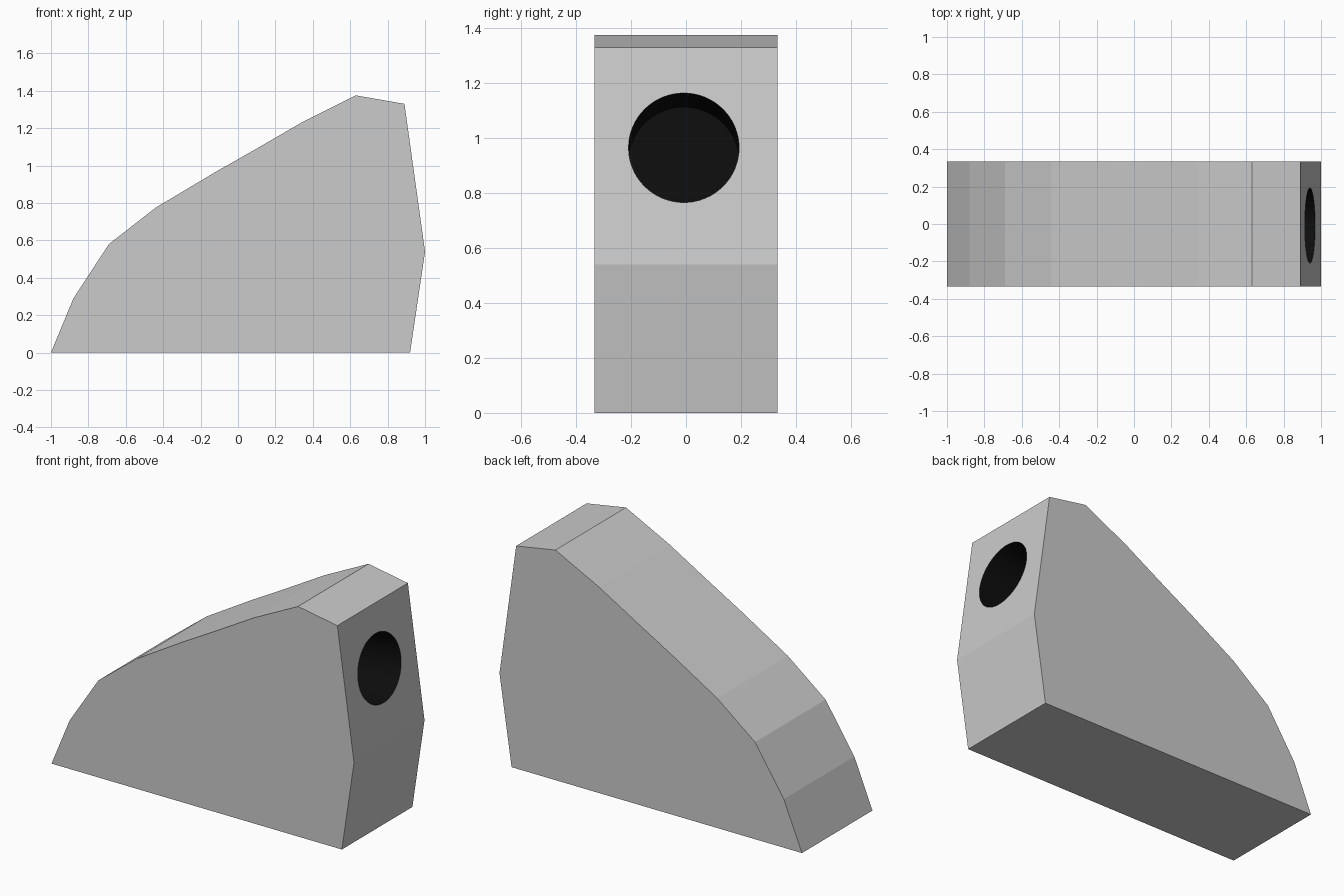
import bpy, bmesh, math
from mathutils import Vector

if "Cube" in bpy.data.objects:
    bpy.data.objects.remove(bpy.data.objects["Cube"])

def material(name, rgb):
    m = bpy.data.materials.new(name)
    m.diffuse_color = (*rgb, 1)
    m.use_nodes = True
    m.node_tree.nodes["Principled BSDF"].inputs["Base Color"].default_value = m.diffuse_color
    return m

def make_object(name, bm):
    me = bpy.data.meshes.new(name)
    bm.to_mesh(me)
    bm.free()
    ob = bpy.data.objects.new(name, me)
    bpy.context.collection.objects.link(ob)
    return ob

# Wedge body: side profile (x, z) extruded across the width
profile = [(-1, 0), (0.92, 0), (1, 0.54), (0.89, 1.33), (0.63, 1.375), (0.34, 1.23),
           (0.09, 1.085), (-0.13, 0.96), (-0.44, 0.775), (-0.69, 0.58), (-0.88, 0.29)]
bm = bmesh.new()
face = bm.faces.new([bm.verts.new((x, -0.333, z)) for x, z in profile])
ext = bmesh.ops.extrude_face_region(bm, geom=[face])
bmesh.ops.translate(bm, vec=(0, 0.666, 0),
                    verts=[v for v in ext['geom'] if isinstance(v, bmesh.types.BMVert)])
bmesh.ops.recalc_face_normals(bm, faces=bm.faces)
body = make_object("wedge_body", bm)

# Round blind hole, square to the sloping upper end face
depth, radius = 0.37, 0.201
normal = Vector((0.79, 0, 0.11)).normalized()
bm = bmesh.new()
bmesh.ops.create_cone(bm, cap_ends=True, segments=64, radius1=radius, radius2=radius,
                      depth=2 * depth)
cutter = make_object("hole_cutter", bm)
cutter.location = (0.941, -0.008, 0.965)
cutter.rotation_euler = normal.to_track_quat('Z', 'Y').to_euler()
cutter.hide_render = True
cutter.hide_set(True)

# The body stays grey, the hole is black inside
body.data.materials.append(material("grey", (0.8, 0.8, 0.8)))
cutter.data.materials.append(material("black", (0.004, 0.004, 0.004)))

cut = body.modifiers.new("hole", 'BOOLEAN')
cut.operation = 'DIFFERENCE'
cut.solver = 'EXACT'
cut.material_mode = 'TRANSFER'
cut.object = cutter
bpy.context.view_layer.update()
bpy.context.view_layer.objects.active = body
bpy.ops.object.modifier_apply(modifier=cut.name)
bpy.data.objects.remove(cutter)
